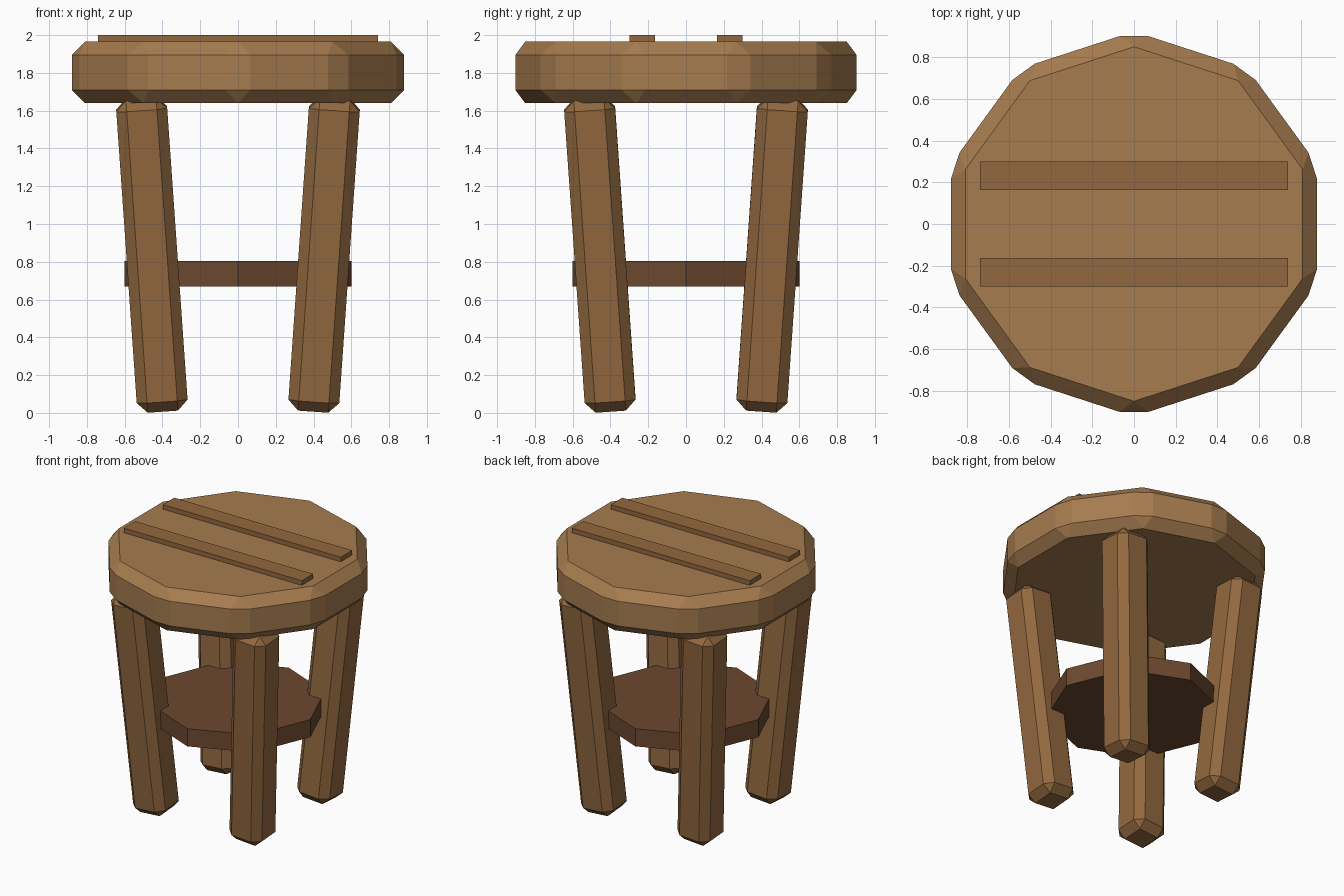
import bpy
from math import radians, cos, tan
from mathutils import Matrix

if "Cube" in bpy.data.objects:
    bpy.data.objects.remove(bpy.data.objects["Cube"])


def material(name, rgb):
    m = bpy.data.materials.new(name)
    m.diffuse_color = (*rgb, 1)
    m.use_nodes = True
    m.node_tree.nodes["Principled BSDF"].inputs["Base Color"].default_value = m.diffuse_color
    return m


SEAT = material("light_wood", (0.38, 0.20, 0.078))
LEG = material("mid_wood", (0.29, 0.14, 0.05))
SHELF = material("dark_wood", (0.15, 0.065, 0.028))


def finish(name, mat, bevel=0):
    ob = bpy.context.object
    ob.name = name
    ob.data.materials.append(mat)
    if bevel:
        mod = ob.modifiers.new("chamfer", 'BEVEL')
        mod.width, mod.segments = bevel, 1
    return ob


def disc(name, sides, radius, z0, z1, mat, bevel=0):
    bpy.ops.mesh.primitive_cylinder_add(vertices=sides, radius=radius, depth=z1 - z0,
                                        location=(0, 0, (z0 + z1) / 2))
    return finish(name, mat, bevel)


def box(name, size, loc, mat, bevel=0):
    bpy.ops.mesh.primitive_cube_add(size=1, location=loc)
    ob = bpy.context.object
    ob.data.transform(Matrix.Diagonal((*size, 1)))
    return finish(name, mat, bevel)


# Ten-sided chamfered seat and eight-sided lower shelf
disc("seat", 10, 0.925, 1.64, 1.965, SEAT, 0.07)
disc("lower_shelf", 8, 0.602, 0.67, 0.803, SHELF)

# Raised slats across the seat
for y, side in ((-0.232, "front"), (0.232, "back")):
    box(side + "_slat", (1.482, 0.135, 0.07), (0, y, 1.965), LEG)

# Four chamfered legs splaying outward toward the top
TILT = radians(4)
for sx, h in ((-1, "left"), (1, "right")):
    for sy, v in ((-1, "front"), (1, "back")):
        leg = box(f"{v}_{h}_leg", (0.27, 0.27, 1.66),
                  (sx * 0.456, sy * 0.456, 0.838), LEG, 0.055)
        leg.rotation_euler = (-sy * TILT, sx * TILT, 0)
